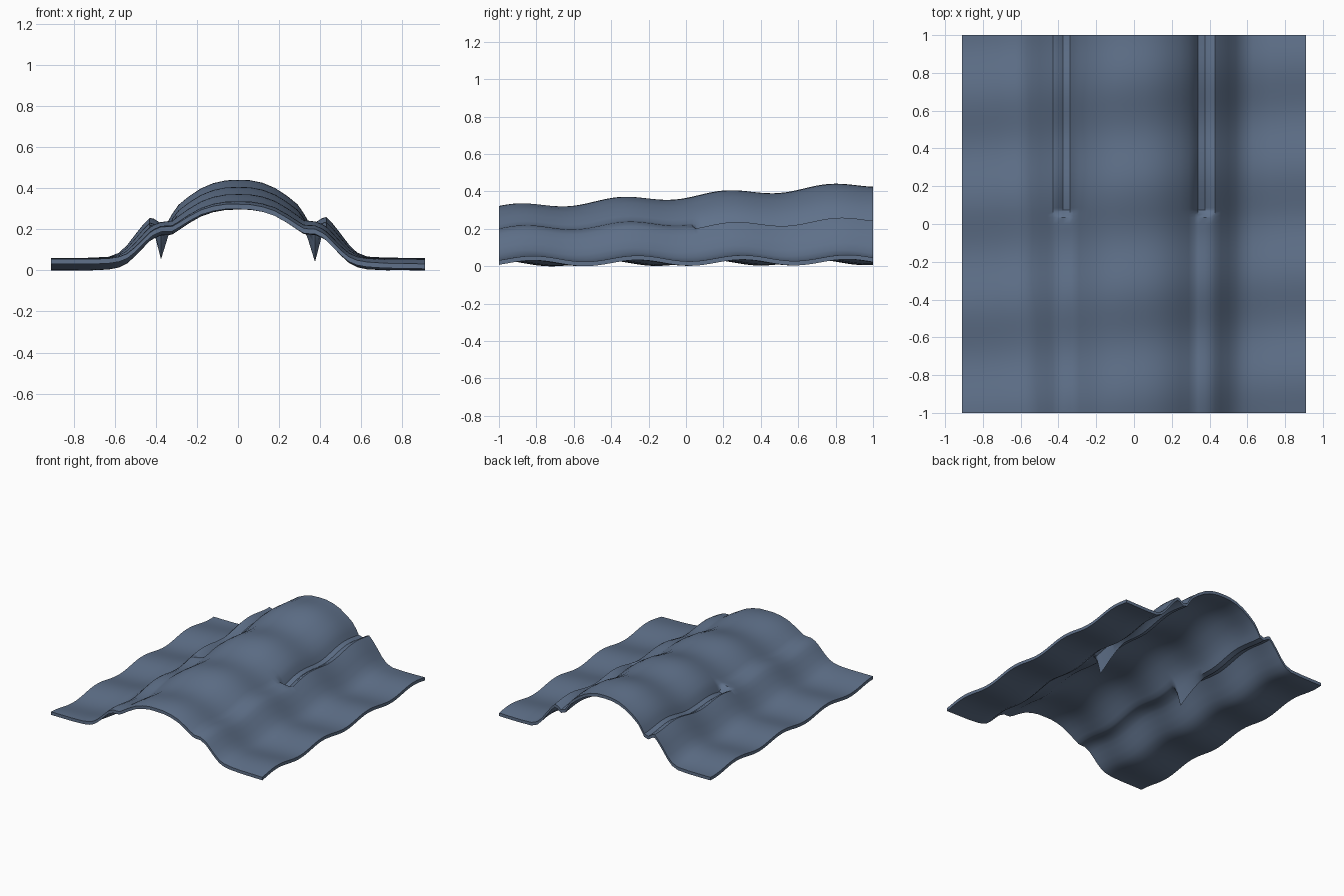
import bpy, bmesh, math

if "Cube" in bpy.data.objects:
    bpy.data.objects.remove(bpy.data.objects["Cube"])

# Half cross-section: x, height at front end, height at back end, groove weight, spike weight
STATIONS = [
    (0.00, .315, .440, 0, 0), (0.06, .314, .437, 0, 0), (0.12, .304, .424, 0, 0),
    (0.18, .285, .398, 0, 0), (0.24, .252, .358, 0, 0), (0.29, .220, .316, 0, 0),
    (0.32, .203, .280, .2, 0), (0.34, .201, .275, .9, 0), (0.375, .200, .268, 1, 1),
    (0.41, .184, .260, .3, 0), (0.43, .170, .252, 0, 0), (0.46, .140, .222, 0, 0),
    (0.50, .100, .170, 0, 0), (0.54, .068, .115, 0, 0), (0.58, .052, .074, 0, 0),
    (0.63, .044, .053, 0, 0), (0.72, .040, .048, 0, 0), (0.82, .040, .047, 0, 0),
    (0.91, .040, .047, 0, 0),
]
THICK = 0.024


def ramp(y, points):
    """Piecewise linear value along y."""
    if y <= points[0][0]:
        return points[0][1]
    for (a, va), (b, vb) in zip(points, points[1:]):
        if y <= b:
            return va + (vb - va) * (y - a) / (b - a)
    return points[-1][1]


def groove(y):
    return ramp(y, [(.03, 0), (.075, .062), (.13, .06), (.4, .044), (1, .044)])


def spike(y):
    return ramp(y, [(.03, 0), (.07, .105), (.33, 0)])


# Mirrored columns and evenly spaced rows, with extra rows at the fold tips
columns = [(-s[0],) + s[1:] for s in reversed(STATIONS[1:])] + STATIONS
rows = sorted([-1 + 2 * i / 60 for i in range(61)] + [.05, .075, .085])

bm = bmesh.new()
top, under = [], []
for y in rows:
    t = (y + 1) / 2
    top_row, under_row = [], []
    for x, front, back, g, s in columns:
        wave = .016 * math.cos(2 * math.pi * (y - .77 - .1 * x) / .56)
        z = front + (back - front) * t + wave - g * groove(y)
        top_row.append(bm.verts.new((x, y, z)))
        under_row.append(bm.verts.new((x, y, z - THICK - s * spike(y))))
    top.append(top_row)
    under.append(under_row)

# Top and underside skins
nr, nc = len(rows), len(columns)
for j in range(nr - 1):
    for i in range(nc - 1):
        bm.faces.new((top[j][i], top[j][i+1], top[j+1][i+1], top[j+1][i]))
        bm.faces.new((under[j][i], under[j+1][i], under[j+1][i+1], under[j][i+1]))

# Rim closing the four edges
loop = [(0, i) for i in range(nc)] + [(j, nc - 1) for j in range(1, nr)]
loop += [(nr - 1, i) for i in range(nc - 2, -1, -1)] + [(j, 0) for j in range(nr - 2, 0, -1)]
for (a, b), (c, d) in zip(loop, loop[1:] + loop[:1]):
    bm.faces.new((top[a][b], under[a][b], under[c][d], top[c][d]))

# Rest the sheet on the ground
low = min(v.co.z for v in bm.verts)
for v in bm.verts:
    v.co.z -= low
bmesh.ops.recalc_face_normals(bm, faces=bm.faces)

mesh = bpy.data.meshes.new("draped_sheet")
bm.to_mesh(mesh)
bm.free()
sheet = bpy.data.objects.new("draped_sheet", mesh)
bpy.context.collection.objects.link(sheet)

blue = bpy.data.materials.new("slate_blue")
blue.diffuse_color = (.115, .165, .255, 1)
blue.use_nodes = True
blue.node_tree.nodes["Principled BSDF"].inputs["Base Color"].default_value = blue.diffuse_color
mesh.materials.append(blue)

bpy.context.view_layer.objects.active = sheet
sheet.select_set(True)
bpy.ops.object.shade_smooth_by_angle(angle=math.radians(40))
